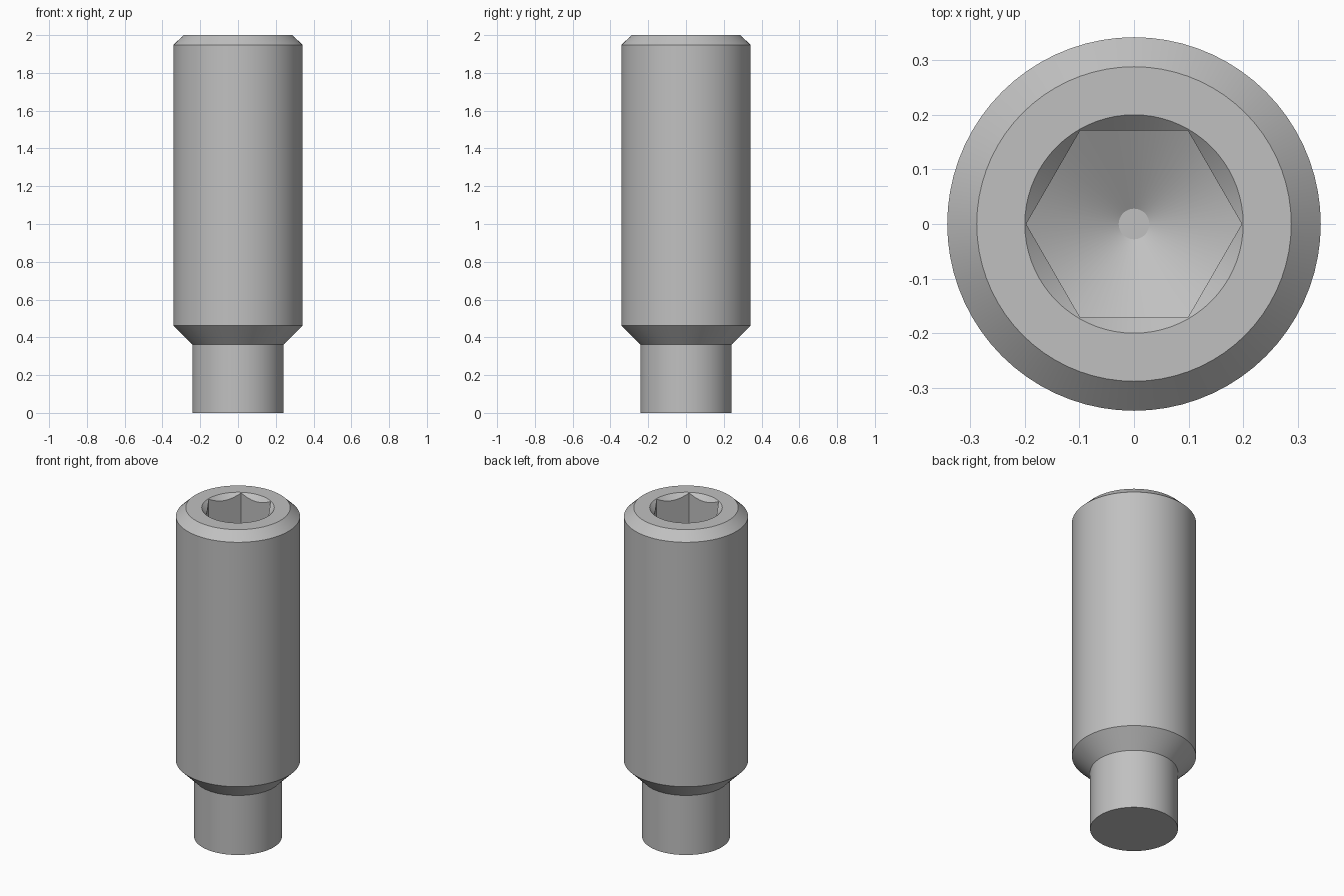
import bpy, bmesh
from math import cos, sin, tan, pi, radians

if "Cube" in bpy.data.objects:
    bpy.data.objects.remove(bpy.data.objects["Cube"], do_unlink=True)

SIDES = 72           # multiple of six, so the socket corners fall on vertices
RADIUS = 0.342       # shank
POINT = 0.242        # narrow end
FLAT = 0.171         # socket centre to flat
RIM = 0.2            # socket countersink
FLOOR = 1.43         # apex height of the drilled socket floor

steel = bpy.data.materials.new("steel grey")
steel.use_nodes = True
grey = (0.53, 0.53, 0.53, 1)
steel.diffuse_color = grey
steel.node_tree.nodes["Principled BSDF"].inputs["Base Color"].default_value = grey

bm = bmesh.new()


def ring(radius, height):
    """Ring of vertices; radius is a function of angle, height of radius."""
    verts = []
    for i in range(SIDES):
        a = 2 * pi * i / SIDES
        r = radius(a)
        verts.append(bm.verts.new((r * cos(a), r * sin(a), height(r))))
    return verts


def circle(r, z):
    return ring(lambda a: r, lambda _: z)


def hexagon(a):
    return FLAT / cos(a % (pi / 3) - pi / 6)


# Outside, from the narrow end up to the chamfered top
rings = [circle(r, z) for r, z in (
    (POINT, 0), (POINT, 0.362), (RADIUS, 0.462),
    (RADIUS, 1.948), (0.288, 2), (RIM, 2))]

# Socket: scalloped countersink, hexagonal walls, conical floor with a small flat
slope = tan(radians(30))
rings.append(ring(hexagon, lambda r: 2 - (RIM - r)))
rings.append(ring(hexagon, lambda r: FLOOR + r * slope))
rings.append(circle(0.028, FLOOR + 0.028 * slope))

for low, high in zip(rings, rings[1:]):
    for i in range(SIDES):
        j = (i + 1) % SIDES
        bm.faces.new((low[i], low[j], high[j], high[i]))
bm.faces.new(rings[0][::-1])
bm.faces.new(rings[-1])
bmesh.ops.recalc_face_normals(bm, faces=bm.faces)

mesh = bpy.data.meshes.new("socket_set_screw")
bm.to_mesh(mesh)
bm.free()
mesh.materials.append(steel)
screw = bpy.data.objects.new("socket_set_screw", mesh)
bpy.context.collection.objects.link(screw)

# Smooth round surfaces, crisp edges
bpy.ops.object.select_all(action="DESELECT")
screw.select_set(True)
bpy.context.view_layer.objects.active = screw
bpy.ops.object.shade_smooth_by_angle(angle=radians(25))
